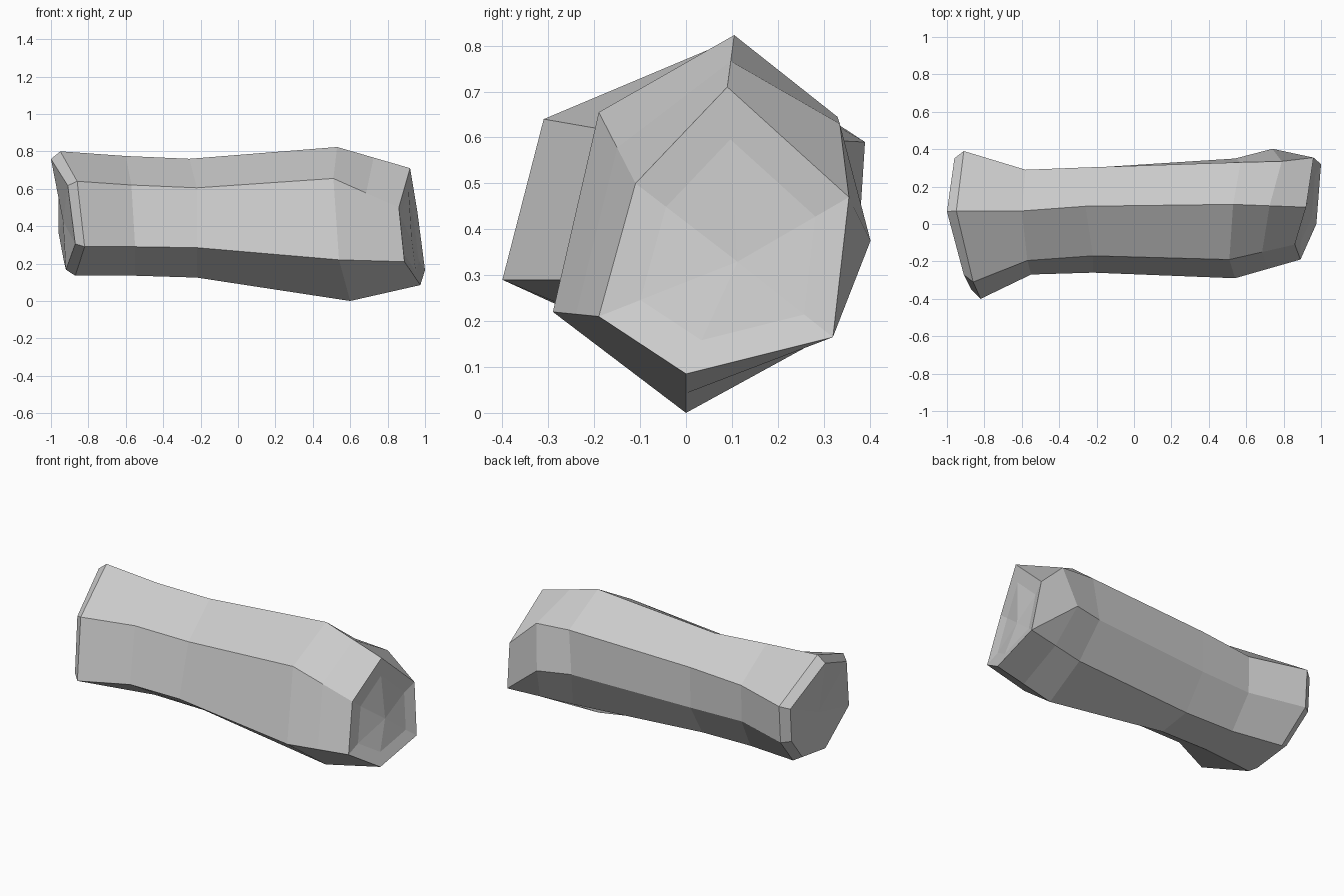
import bpy, bmesh
from mathutils import Vector

if "Cube" in bpy.data.objects:
    bpy.data.objects.remove(bpy.data.objects["Cube"])

# Lengthwise edges of the seven-sided shaft, each from the left end to the right end
ridge = [(-.95, .07, .80), (-.60, .07, .775), (-.26, .095, .76), (.53, .105, .823), (.92, .09, .71)]
front_upper = [(-.86, -.31, .64), (-.57, -.195, .62), (-.22, -.17, .605), (.51, -.19, .655), (.86, -.11, .50)]
front_lower = [(-.82, -.40, .29), (-.55, -.27, .29), (-.22, -.26, .285), (.54, -.29, .22), (.89, -.19, .21)]
bottom = [(-.87, -.06, .135), (-.55, -.03, .135), (-.22, -.02, .125), (.60, 0, 0), (.975, 0, .085)]
back_bottom = [(-.88, .21, .18), (-.56, .17, .17), (-.23, .17, .165), (.60, .25, .147), (1.0, .32, .165)]
back_lower = [(-.91, .375, .36), (-.58, .285, .37), (-.24, .30, .37), (.54, .35, .385), (1.0, .32, .165)]
back_upper = [(-.91, .39, .59), (-.58, .29, .595), (-.24, .303, .62), (.57, .33, .645), (.96, .355, .47)]
edges = [ridge, front_upper, front_lower, bottom, back_bottom, back_lower, back_upper]
# Bulge on the back near the right end
bulge = {5: Vector((.74, .402, .375)), 6: Vector((.79, .335, .63))}


def centre(ring):
    return sum(ring, Vector()) / len(ring)


def shrink(ring, factor, shift):
    """Copy of a ring, scaled about its middle and moved along x."""
    mid = centre(ring)
    return [mid + (p - mid) * Vector((1, 1, 1)).length / 3 ** .5 * factor + Vector((shift, 0, 0))
            if factor < .8 else
            Vector((p.x + shift, mid.y + (p.y - mid.y) * factor, mid.z + (p.z - mid.z) * factor))
            for p in ring]


rings = [[Vector(e[i]) for e in edges] for i in range(5)]
# Chamfered left end, and the extra ring that carries the bulge
left_cap = shrink(rings[0], .89, -.05)
knuckle = [bulge.get(k, a.lerp(b, .5)) for k, (a, b) in enumerate(zip(rings[3], rings[4]))]
# Shallow dish in the right end
dish = shrink(rings[4], .7, -.015)
rings = [left_cap] + rings[:4] + [knuckle, rings[4], dish]

bm = bmesh.new()
loops = [[bm.verts.new(p) for p in ring] for ring in rings]
n = len(edges)
for a, b in zip(loops, loops[1:]):
    for k in range(n):
        j = (k + 1) % n
        bm.faces.new((a[k], a[j], b[j], b[k]))
# End caps as fans
for loop in (loops[0], loops[-1]):
    mid = bm.verts.new(centre([v.co for v in loop]))
    for k in range(n):
        bm.faces.new((loop[k], loop[(k + 1) % n], mid))
bmesh.ops.remove_doubles(bm, verts=bm.verts[:], dist=.0005)
bmesh.ops.recalc_face_normals(bm, faces=bm.faces[:])

mesh = bpy.data.meshes.new("stone_shaft")
bm.to_mesh(mesh)
bm.free()
grey = bpy.data.materials.new("stone grey")
grey.diffuse_color = (.6, .6, .6, 1)
grey.use_nodes = True
grey.node_tree.nodes["Principled BSDF"].inputs["Base Color"].default_value = grey.diffuse_color
mesh.materials.append(grey)
shaft = bpy.data.objects.new("stone_shaft", mesh)
bpy.context.collection.objects.link(shaft)
